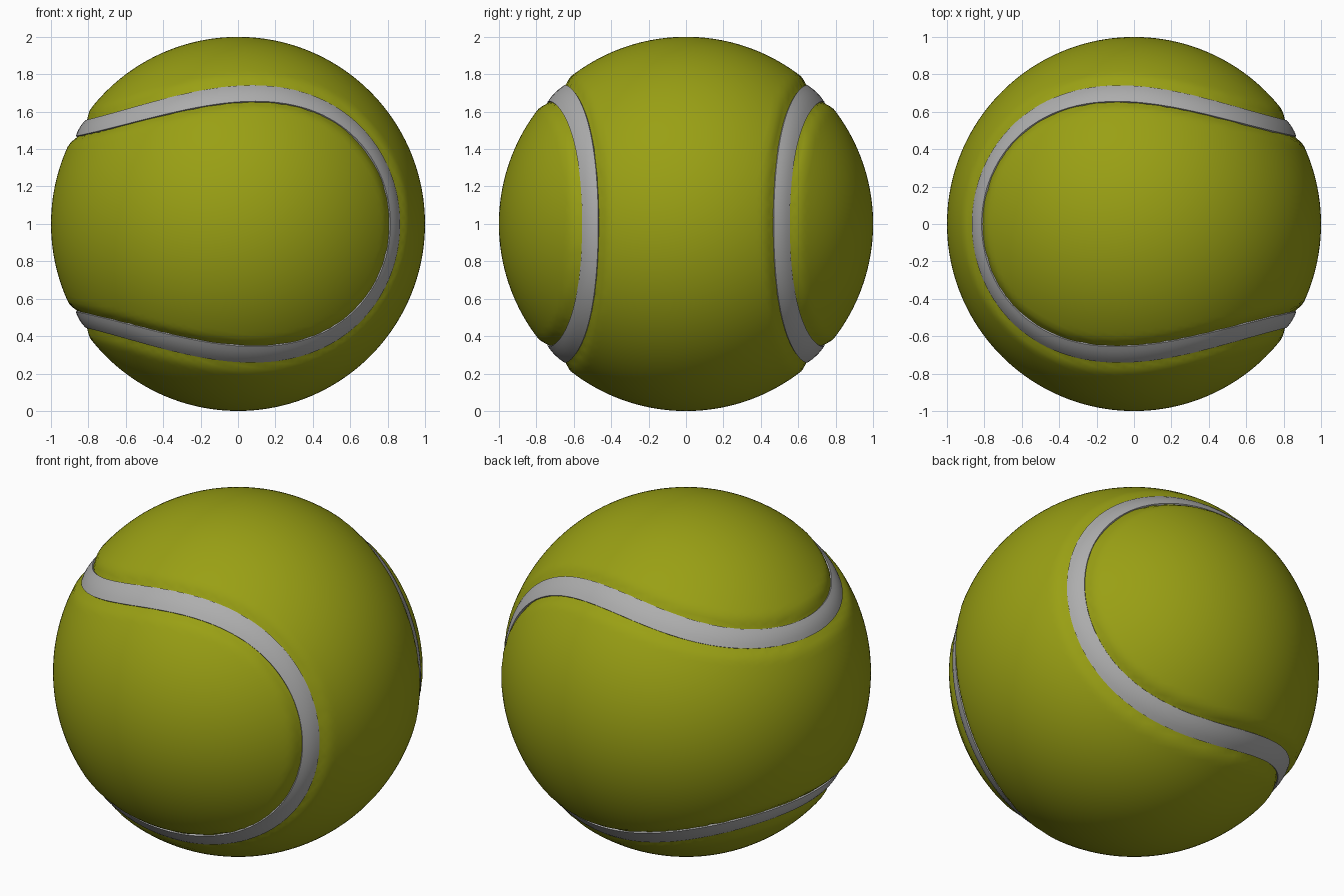
import bpy, bmesh, math
from mathutils import Vector, kdtree

cube = bpy.data.objects.get("Cube")
if cube:
    bpy.data.objects.remove(cube)

CENTRE = Vector((0, 0, 1))
STEPS = 240


def material(name, rgb):
    mat = bpy.data.materials.new(name)
    mat.use_nodes = True
    mat.diffuse_color = (*rgb, 1)
    bsdf = mat.node_tree.nodes["Principled BSDF"]
    bsdf.inputs["Base Color"].default_value = (*rgb, 1)
    bsdf.inputs["Roughness"].default_value = 0.8
    return mat


def add_object(name, bm, mat):
    bmesh.ops.recalc_face_normals(bm, faces=bm.faces)
    mesh = bpy.data.meshes.new(name)
    bm.to_mesh(mesh)
    bm.free()
    mesh.materials.append(mat)
    mesh.shade_smooth()
    obj = bpy.data.objects.new(name, mesh)
    obj.location = CENTRE
    bpy.context.collection.objects.link(obj)
    return obj


def seam_point(t):
    """Closed wavy curve on the unit sphere, winding around the x axis."""
    a, b = 0.76, 0.24
    y = a * math.cos(t) - b * math.cos(3 * t)
    z = a * math.sin(t) + b * math.sin(3 * t)
    x = 2 * math.sqrt(a * b) * math.cos(2 * t)
    phi = math.atan2(z, y) + 0.05 * math.sin(4 * t)
    r = math.hypot(y, z)
    return Vector((x, r * math.cos(phi), r * math.sin(phi))).normalized()


def half_width(t):
    return 0.051 + 0.011 * math.sin(2 * t) ** 2


angles = [2 * math.pi * i / STEPS for i in range(STEPS)]
path = [seam_point(t) for t in angles]

# Felt ball, with a shallow channel pressed in along the seam
tree = kdtree.KDTree(STEPS)
for i, p in enumerate(path):
    tree.insert(p, i)
tree.balance()

bm = bmesh.new()
bmesh.ops.create_icosphere(bm, subdivisions=6, radius=1)
for v in bm.verts:
    near, i, dist = tree.find(v.co)
    ramp = min(max((dist - half_width(angles[i])) / 0.06, 0), 1)
    v.co = v.co.normalized() * (0.974 + 0.026 * ramp ** 0.7)
add_object("felt_ball", bm, material("yellow_green_felt", (0.32, 0.35, 0.007)))

# Seam band: a thin, slightly rounded strip lying in the channel
profile = [(-1, 0.955), (-1, 0.986), (-0.5, 0.990), (0, 0.991),
           (0.5, 0.990), (1, 0.986), (1, 0.955)]
bm = bmesh.new()
rings = []
for i, t in enumerate(angles):
    p = path[i]
    tangent = path[(i + 1) % STEPS] - path[i - 1]
    side = tangent.cross(p).normalized()
    rings.append([bm.verts.new((p + side * s * half_width(t)).normalized() * r)
                  for s, r in profile])
for i, ring in enumerate(rings):
    after = rings[(i + 1) % STEPS]
    for j in range(len(profile)):
        k = (j + 1) % len(profile)
        bm.faces.new((ring[j], ring[k], after[k], after[j]))
seam = add_object("seam_band", bm, material("light_grey_seam", (0.42, 0.42, 0.42)))

# Keep the band's side edges crisp
bpy.ops.object.select_all(action='DESELECT')
seam.select_set(True)
bpy.context.view_layer.objects.active = seam
bpy.ops.object.shade_smooth_by_angle(angle=math.radians(40))
